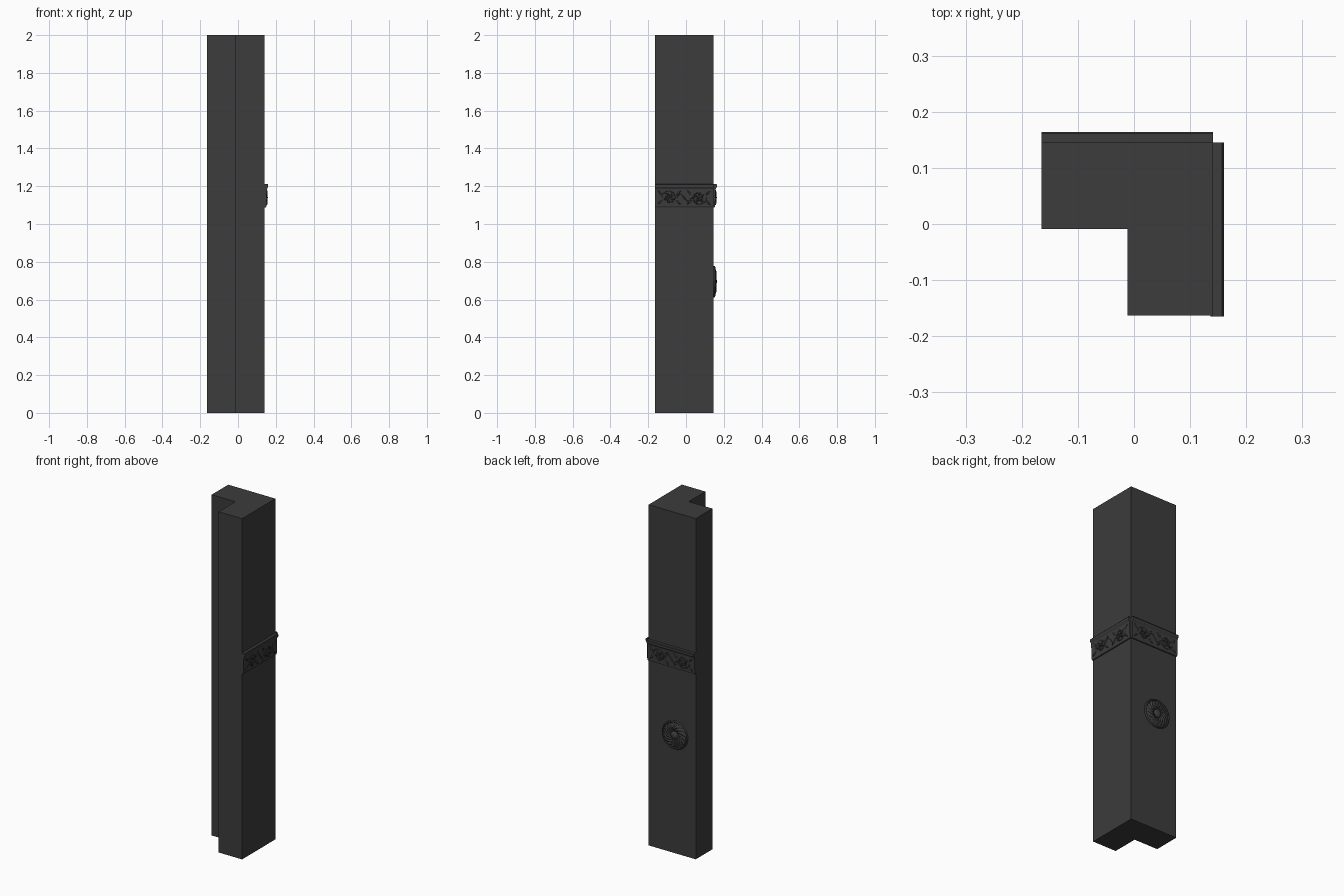
import bpy, bmesh, math
from mathutils import Matrix, Vector

if "Cube" in bpy.data.objects:
    bpy.data.objects.remove(bpy.data.objects["Cube"])

mat = bpy.data.materials.new("dark_stone")
mat.diffuse_color = (0.045, 0.045, 0.045, 1)
mat.use_nodes = True
mat.node_tree.nodes["Principled BSDF"].inputs["Base Color"].default_value = mat.diffuse_color

# Local frames: u along the face, v up, w outward
def frame(origin, u, w):
    m = Matrix((u, (0, 0, 1), w)).transposed().to_4x4()
    m.translation = Vector(origin)
    return m

X0, X1, Y0, Y1 = -0.165, 0.141, -0.165, 0.145
RIGHT = frame((X1, (Y0 + Y1) / 2, 0), (0, 1, 0), (1, 0, 0))
BACK = frame(((X0 + X1) / 2, Y1, 0), (-1, 0, 0), (0, 1, 0))

def finish(name, bm, matrix=Matrix(), smooth=False):
    bm.transform(matrix)
    bmesh.ops.recalc_face_normals(bm, faces=bm.faces[:])
    me = bpy.data.meshes.new(name)
    bm.to_mesh(me)
    bm.free()
    me.materials.append(mat)
    ob = bpy.data.objects.new(name, me)
    bpy.context.collection.objects.link(ob)
    if smooth:
        bpy.ops.object.select_all(action='DESELECT')
        ob.select_set(True)
        bpy.context.view_layer.objects.active = ob
        bpy.ops.object.shade_smooth_by_angle(angle=math.radians(40))
    return ob

def prism(name, pts, direction, matrix=Matrix()):
    bm = bmesh.new()
    f = bm.faces.new([bm.verts.new(p) for p in pts])
    r = bmesh.ops.extrude_face_region(bm, geom=[f])
    bmesh.ops.translate(bm, vec=direction,
                        verts=[v for v in r["geom"] if isinstance(v, bmesh.types.BMVert)])
    return finish(name, bm, matrix)

# L-shaped corner pillar
outline = [(X0, Y1), (X0, -0.009), (-0.012, -0.009), (-0.012, Y0 + 0.002), (X1, Y0 + 0.002), (X1, Y1)]
prism("corner_pillar", [(x, y, 0) for x, y in outline], (0, 0, 2))

# Moulded band profile: (outward, height)
BAND = [(-0.005, 1.088), (0.006, 1.088), (0.009, 1.094), (0.012, 1.185),
        (0.016, 1.192), (0.019, 1.197), (0.019, 1.208), (0.016, 1.212), (-0.005, 1.212)]

def tube(bm, pts, radii, sides=8):
    rings = []
    for i, p in enumerate(pts):
        t = (pts[min(i + 1, len(pts) - 1)] - pts[max(i - 1, 0)]).normalized()
        n = Vector((-t.y, t.x, 0))
        rings.append([bm.verts.new(p + radii[i] * (n * math.cos(a) + Vector((0, 0, 0.9)) * math.sin(a)))
                      for a in (2 * math.pi * k / sides for k in range(sides))])
    for a, b in zip(rings, rings[1:]):
        for k in range(sides):
            bm.faces.new((a[k], a[(k + 1) % sides], b[(k + 1) % sides], b[k]))
    bm.faces.new(rings[0])
    bm.faces.new(rings[-1])

def leaf(bm, u, v, ang, length, width, height=0.005):
    m = (Matrix.Translation((u, v, 0.0105)) @ Matrix.Rotation(ang, 4, 'Z')
         @ Matrix.Diagonal((length / 2, width / 2, height, 1)))
    r = bmesh.ops.create_uvsphere(bm, u_segments=10, v_segments=6, radius=1)
    for p in r["verts"]:
        p.co.y *= 0.55 - 0.45 * p.co.x
    bmesh.ops.transform(bm, matrix=m, verts=r["verts"])

# Scrolling leaf relief on one band
def relief(name, matrix):
    bm = bmesh.new()
    cz = 1.14
    for s in (-1, 1):
        cu = 0.078 * s
        pts, rad = [], []
        for i in range(37):
            t = i / 36
            a = 2 * math.pi * 1.5 * t + (math.pi if s > 0 else 0)
            r = 0.008 + 0.032 * t
            pts.append(Vector((cu + r * math.cos(a), cz + r * math.sin(a), 0.0105)))
            rad.append(0.0045 - 0.002 * t)
        tube(bm, pts, rad)
        leaf(bm, cu, cz, 0, 0.018, 0.018, 0.008)
        for k in range(5):
            a = k * 2 * math.pi / 5 + 0.4 * s
            leaf(bm, cu + 0.022 * math.cos(a), cz + 0.022 * math.sin(a), a + 0.5, 0.026, 0.013, 0.006)
        for du, dv, a in ((-0.052, 0.028, 2.3), (-0.052, -0.026, 3.9), (0.05, 0.026, 0.7), (0.05, -0.028, -0.8)):
            leaf(bm, cu + du, cz + dv, a, 0.034, 0.016)
    # stem joining the two scrolls
    stem = [Vector((-0.04 + 0.08 * i / 12, cz + 0.02 * math.sin(2 * math.pi * i / 12), 0.0105)) for i in range(13)]
    tube(bm, stem, [0.003] * 13)
    finish(name, bm, matrix, True)

for side, m, half in (("right", RIGHT, (Y1 - Y0) / 2), ("back", BACK, (X1 - X0) / 2)):
    prism(side + "_band", [(-half, z, w) for w, z in BAND], (2 * half, 0, 0), m)
    relief(side + "_band_scrolls", m)

# Swirled rosette on the back face: polar height field
SEG, R = 144, 0.083
PROFILE = [(1.0, -0.003), (1.0, 0.005), (0.97, 0.009), (0.91, 0.010), (0.87, 0.006), (0.82, 0.008),
           (0.74, 0.011), (0.66, 0.013), (0.58, 0.014), (0.50, 0.014), (0.42, 0.012),
           (0.34, 0.009), (0.28, 0.007), (0.25, 0.012), (0.18, 0.016), (0.09, 0.018)]
bm = bmesh.new()
rings = []
for r, h in PROFILE:
    ring = []
    for k in range(SEG):
        a = 2 * math.pi * k / SEG
        petal = abs(math.sin(8 * (a + 1.4 * r))) - 0.6
        amp = 0.007 if 0.3 < r < 0.85 else 0
        ring.append(bm.verts.new((R * r * math.cos(a), R * r * math.sin(a), h + amp * petal)))
    rings.append(ring)
for a, b in zip(rings, rings[1:]):
    for k in range(SEG):
        j = (k + 1) % SEG
        bm.faces.new((a[k], a[j], b[j], b[k]))
bm.faces.new(rings[-1])
bm.faces.new(rings[0])
finish("back_rosette", bm, BACK @ Matrix.Translation((0.02, 0.695, 0)), True)
